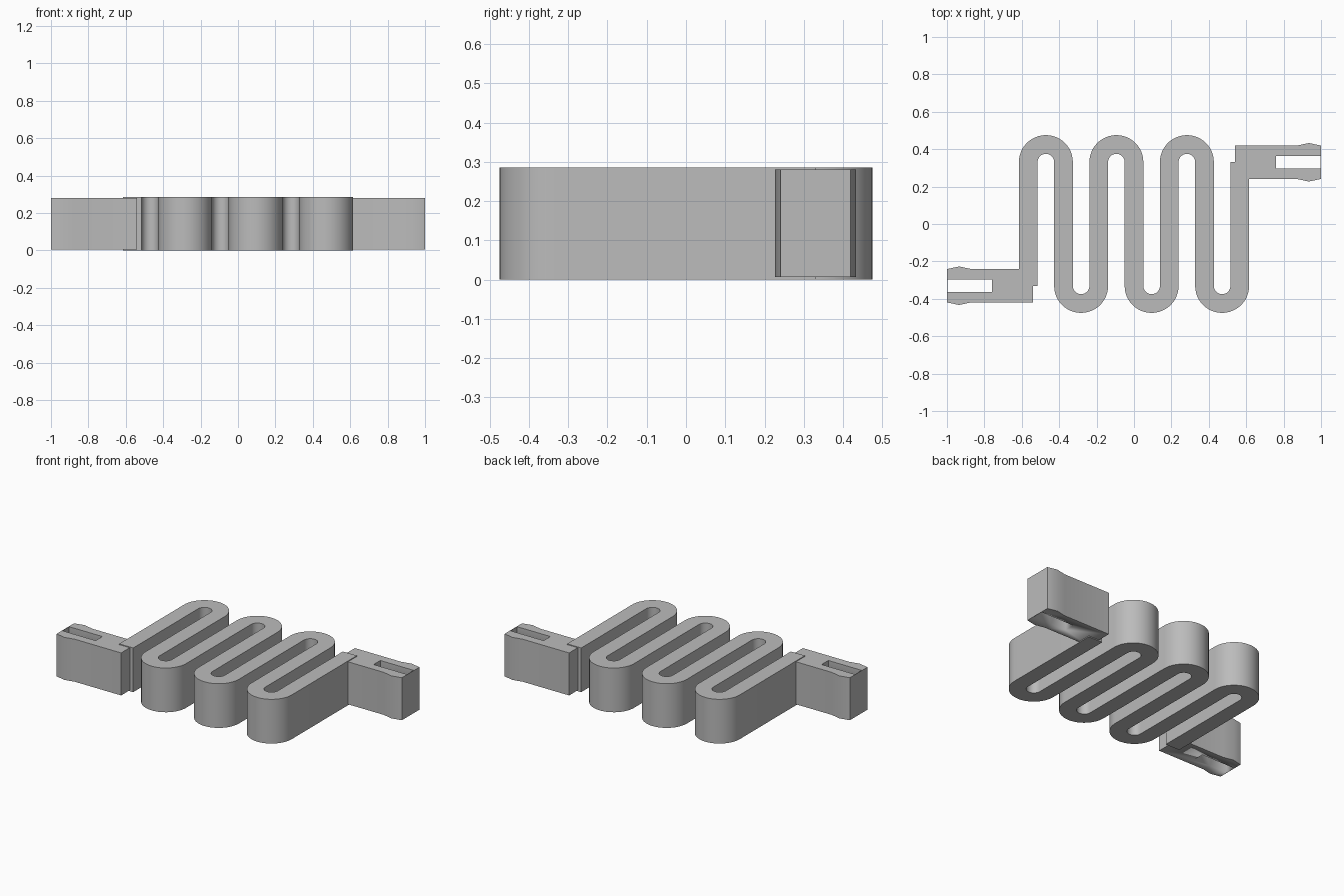
import bpy, bmesh, math
from mathutils import Vector

cube = bpy.data.objects.get("Cube")
if cube:
    bpy.data.objects.remove(cube, do_unlink=True)

grey = bpy.data.materials.new("plain_grey")
grey.use_nodes = True
colour = (0.5, 0.5, 0.5, 1)
grey.diffuse_color = colour
grey.node_tree.nodes["Principled BSDF"].inputs["Base Color"].default_value = colour


def extrude_outline(name, outline, z0, z1):
    """Solid prism from a flat outline, with curved sides smooth."""
    bm = bmesh.new()
    face = bm.faces.new([bm.verts.new((x, y, z0)) for x, y in outline])
    top = bmesh.ops.extrude_face_region(bm, geom=[face])
    verts = [g for g in top["geom"] if isinstance(g, bmesh.types.BMVert)]
    bmesh.ops.translate(bm, verts=verts, vec=(0, 0, z1 - z0))
    bmesh.ops.recalc_face_normals(bm, faces=bm.faces)
    mesh = bpy.data.meshes.new(name)
    bm.to_mesh(mesh)
    bm.free()
    mesh.materials.append(grey)
    obj = bpy.data.objects.new(name, mesh)
    bpy.context.collection.objects.link(obj)
    bpy.ops.object.select_all(action="DESELECT")
    obj.select_set(True)
    bpy.context.view_layer.objects.active = obj
    bpy.ops.object.shade_smooth_by_angle(angle=math.radians(30))
    return obj


# Serpentine strip: seven straight runs joined by half-circle bends
RUNS, PITCH, HALF, BEND_Y, STEPS = 7, 0.1885, 0.05, 0.331, 24
radius = PITCH / 2
first_x = -PITCH * (RUNS - 1) / 2
path = [(Vector((first_x, -BEND_Y)), Vector((-1, 0)))]
for i in range(RUNS - 1):
    up = 1 if i % 2 == 0 else -1
    centre = Vector((first_x + PITCH * (i + 0.5), up * BEND_Y))
    for k in range(STEPS + 1):
        a = math.pi * (1 - k / STEPS)
        out = Vector((math.cos(a), up * math.sin(a)))
        path.append((centre + out * radius, out * up))
path.append((Vector((-first_x, BEND_Y)), Vector((-1, 0))))
# the last run ends at the top, so its normal matches the first run
left_side = [p + n * HALF for p, n in path]
right_side = [p - n * HALF for p, n in path]
extrude_outline("serpentine_spring", left_side + right_side[::-1], 0, 0.285)

# End connectors: blocks with a flared tip and a through slot behind a thin end wall
MID, WIDE, FLARE, SLOT = 0.33, 0.089, 0.103, 0.034
ROOT, SLOT_ROOT, WALL = 0.54, 0.76, 0.997
half_profile = [(ROOT, WIDE), (0.87, WIDE), (0.935, FLARE), (1.0, WIDE)]
outer = [(x, MID - w) for x, w in half_profile]
outer += [(x, MID + w) for x, w in reversed(half_profile)]
slot = [(SLOT_ROOT, MID - SLOT), (WALL, MID - SLOT),
        (WALL, MID + SLOT), (SLOT_ROOT, MID + SLOT)]

for side, sign in (("left", 1), ("right", -1)):
    body = extrude_outline(side + "_connector",
                           [(sign * x, sign * y) for x, y in outer], 0.006, 0.28)
    cutter = extrude_outline(side + "_slot_cutter",
                             [(sign * x, sign * y) for x, y in slot], -0.1, 0.4)
    cutter.hide_render = True
    cutter.hide_set(True)
    cut = body.modifiers.new("slot", "BOOLEAN")
    cut.operation = "DIFFERENCE"
    cut.solver = "EXACT"
    cut.object = cutter
